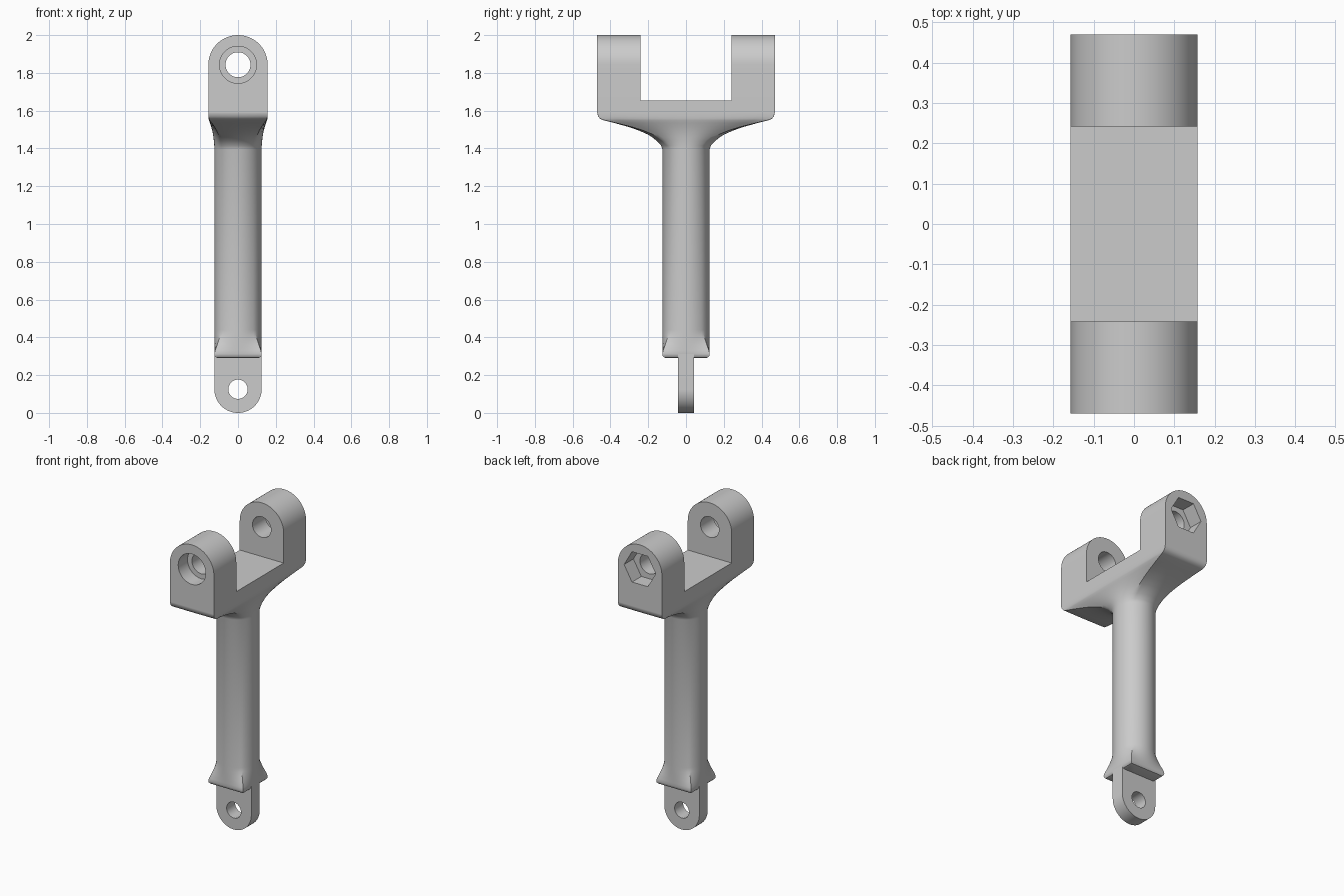
import bpy, bmesh
from math import pi, sin, cos, radians
from mathutils import Matrix

if "Cube" in bpy.data.objects:
    bpy.data.objects.remove(bpy.data.objects["Cube"], do_unlink=True)

GREY = (0.6, 0.6, 0.6, 1.0)
grey = bpy.data.materials.new("plain grey")
grey.use_nodes = True
grey.diffuse_color = GREY
grey.node_tree.nodes["Principled BSDF"].inputs["Base Color"].default_value = GREY

R = 0.125              # shaft radius
HX, HY = 0.157, 0.47   # half width and half depth of the fork
SEAT = 1.653           # floor of the fork
PIN_TOP, PIN_LOW = 1.843, 0.125
N = 64


def make_object(name, bm):
    bmesh.ops.recalc_face_normals(bm, faces=bm.faces)
    mesh = bpy.data.meshes.new(name)
    bm.to_mesh(mesh)
    bm.free()
    obj = bpy.data.objects.new(name, mesh)
    bpy.context.collection.objects.link(obj)
    mesh.materials.append(grey)
    return obj


def activate(obj):
    bpy.ops.object.select_all(action='DESELECT')
    obj.select_set(True)
    bpy.context.view_layer.objects.active = obj


def smooth(obj):
    activate(obj)
    bpy.ops.object.shade_smooth_by_angle(angle=radians(32))


def section(z, t, hx, hy):
    """Ring of points blended from the round shaft (t=0) to a rectangle (t=1)."""
    ring = []
    for i in range(N):
        a = 2 * pi * i / N
        c, s = cos(a), sin(a)
        m = max(abs(c), abs(s))
        ring.append((R * c * (1 - t) + hx * c / m * t,
                     R * s * (1 - t) + hy * s / m * t, z))
    return ring


def loft(name, rows):
    bm = bmesh.new()
    rings = [[bm.verts.new(p) for p in section(*row)] for row in rows]
    for low, high in zip(rings, rings[1:]):
        for i in range(N):
            j = (i + 1) % N
            bm.faces.new((low[i], low[j], high[j], high[i]))
    bm.faces.new(rings[0])
    bm.faces.new(rings[-1])
    return make_object(name, bm)


def lug(name, half, pin_z, flat_z, y0, y1):
    """Plate with one flat end and one round end about the pin hole."""
    up = 1 if pin_z > flat_z else -1
    outline = [(-half, flat_z), (half, flat_z)]
    outline += [(half * cos(pi * i / 40), pin_z + up * half * sin(pi * i / 40))
                for i in range(41)]
    bm = bmesh.new()
    face = bm.faces.new([bm.verts.new((x, y0, z)) for x, z in outline])
    new = bmesh.ops.extrude_face_region(bm, geom=[face])["geom"]
    bmesh.ops.translate(bm, vec=(0, y1 - y0, 0),
                        verts=[v for v in new if isinstance(v, bmesh.types.BMVert)])
    return make_object(name, bm)


def bore(obj, radius, y0, y1, z, sides=48):
    """Cut a round or hexagonal hole along y."""
    bm = bmesh.new()
    bmesh.ops.create_cone(bm, cap_ends=True, segments=sides, radius1=radius,
                          radius2=radius, depth=y1 - y0)
    # hexagon corners point sideways
    first = min(bm.verts, key=lambda v: abs(v.co.y) - v.co.x * 0.001)
    turn = 0 if abs(first.co.y) < 1e-4 else pi / sides
    bmesh.ops.transform(bm, verts=bm.verts,
                        matrix=Matrix.Translation((0, (y0 + y1) / 2, z))
                        @ Matrix.Rotation(pi / 2, 4, 'X') @ Matrix.Rotation(turn, 4, 'Z'))
    cutter = make_object("hole_cutter", bm)
    cutter.hide_render = True
    mod = obj.modifiers.new("hole", 'BOOLEAN')
    mod.operation, mod.solver, mod.object = 'DIFFERENCE', 'EXACT', cutter
    activate(obj)
    bpy.ops.object.modifier_apply(modifier=mod.name)
    bpy.data.objects.remove(cutter, do_unlink=True)


# Shaft with a square flared foot and a fork base blended out of its top
foot = [(0.29, 1, 0.105), (0.294, 1, 0.117), (0.302, 1, 0.123), (0.312, 1, R),
        (0.33, 0.9, R), (0.36, 0.6, R), (0.39, 0.33, R), (0.415, 0.14, R), (0.44, 0, R)]
rows = [(z, t, h, h) for z, t, h in foot]
neck = [(1.395, 0), (1.415, 0.02), (1.44, 0.085), (1.46, 0.16), (1.475, 0.23),
        (1.495, 0.36), (1.515, 0.53), (1.535, 0.74), (1.55, 0.91), (1.557, 0.955),
        (1.57, 0.985), (1.587, 1), (1.592, 1), (SEAT, 1)]
rows += [(z, t, HX, HY) for z, t in neck]
smooth(loft("shaft_and_fork_base", rows))

# Fork arms: round counterbore in the front one, hexagonal pocket in the back one
INNER, POCKET = 0.242, 0.375
front_arm = lug("front_fork_arm", HX, PIN_TOP, SEAT, -HY, -INNER)
bore(front_arm, 0.066, -0.6, 0, PIN_TOP)
bore(front_arm, 0.098, -0.6, -POCKET, PIN_TOP)
back_arm = lug("back_fork_arm", HX, PIN_TOP, SEAT, INNER, HY)
bore(back_arm, 0.066, 0, 0.6, PIN_TOP)
bore(back_arm, 0.113, POCKET, 0.6, PIN_TOP, sides=6)

# Thin eye at the lower end
tab = lug("lower_eye_tab", R, PIN_LOW, 0.312, -0.043, 0.043)
bore(tab, 0.051, -0.2, 0.2, PIN_LOW)

for part in (front_arm, back_arm, tab):
    smooth(part)
